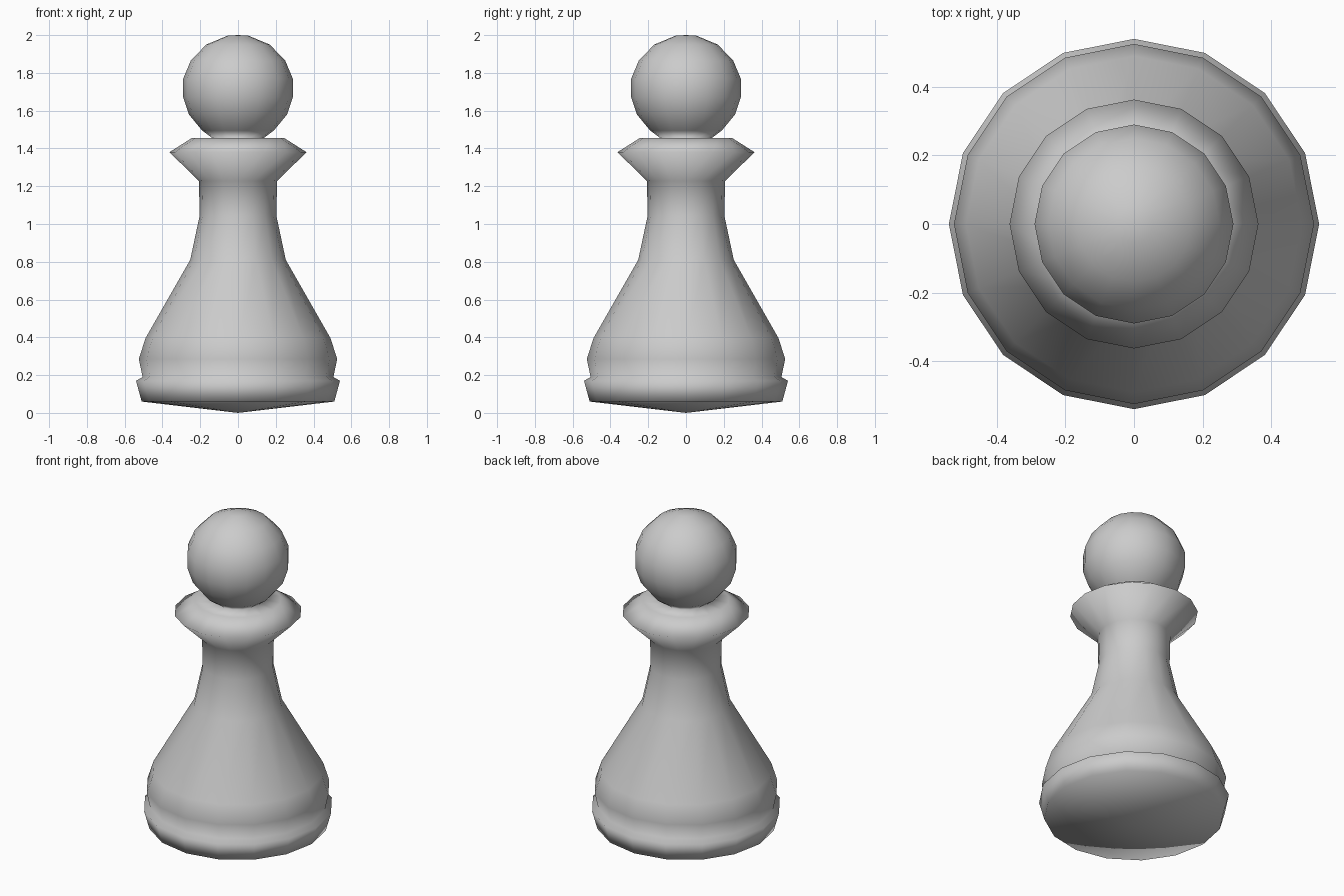
import bpy, bmesh, math

if "Cube" in bpy.data.objects:
    bpy.data.objects.remove(bpy.data.objects["Cube"])

SIDES = 16


def lathe(name, profile):
    """Spin a (radius, z) profile round the z axis; radius 0 gives a pole."""
    bm = bmesh.new()
    rings = []
    for r, z in profile:
        if r == 0:
            rings.append([bm.verts.new((0, 0, z))] * SIDES)
        else:
            rings.append([bm.verts.new((r * math.cos(2 * math.pi * i / SIDES),
                                        r * math.sin(2 * math.pi * i / SIDES), z))
                          for i in range(SIDES)])
    for low, high in zip(rings, rings[1:]):
        for i in range(SIDES):
            j = (i + 1) % SIDES
            quad = [low[i], low[j], high[j], high[i]]
            bm.faces.new(list(dict.fromkeys(quad)))
    bmesh.ops.recalc_face_normals(bm, faces=bm.faces)
    for f in bm.faces:
        f.smooth = True
    mesh = bpy.data.meshes.new(name)
    bm.to_mesh(mesh)
    bm.free()
    obj = bpy.data.objects.new(name, mesh)
    bpy.context.collection.objects.link(obj)
    return obj


# Foot, flared body, neck, collar and ball head in one turned profile
lathe("pawn", [
    (0, 0.0), (0.51, 0.06), (0.54, 0.17), (0.505, 0.19),           # foot
    (0.525, 0.285), (0.49, 0.395), (0.253, 0.81), (0.203, 1.045),  # body
    (0.207, 1.228), (0.363, 1.38), (0.245, 1.455),                 # neck, collar
    (0.13, 1.45), (0.19, 1.495), (0.26, 1.58), (0.29, 1.67),       # head
    (0.29, 1.77), (0.25, 1.865), (0.168, 1.95), (0.055, 1.997), (0, 2.0),
])
